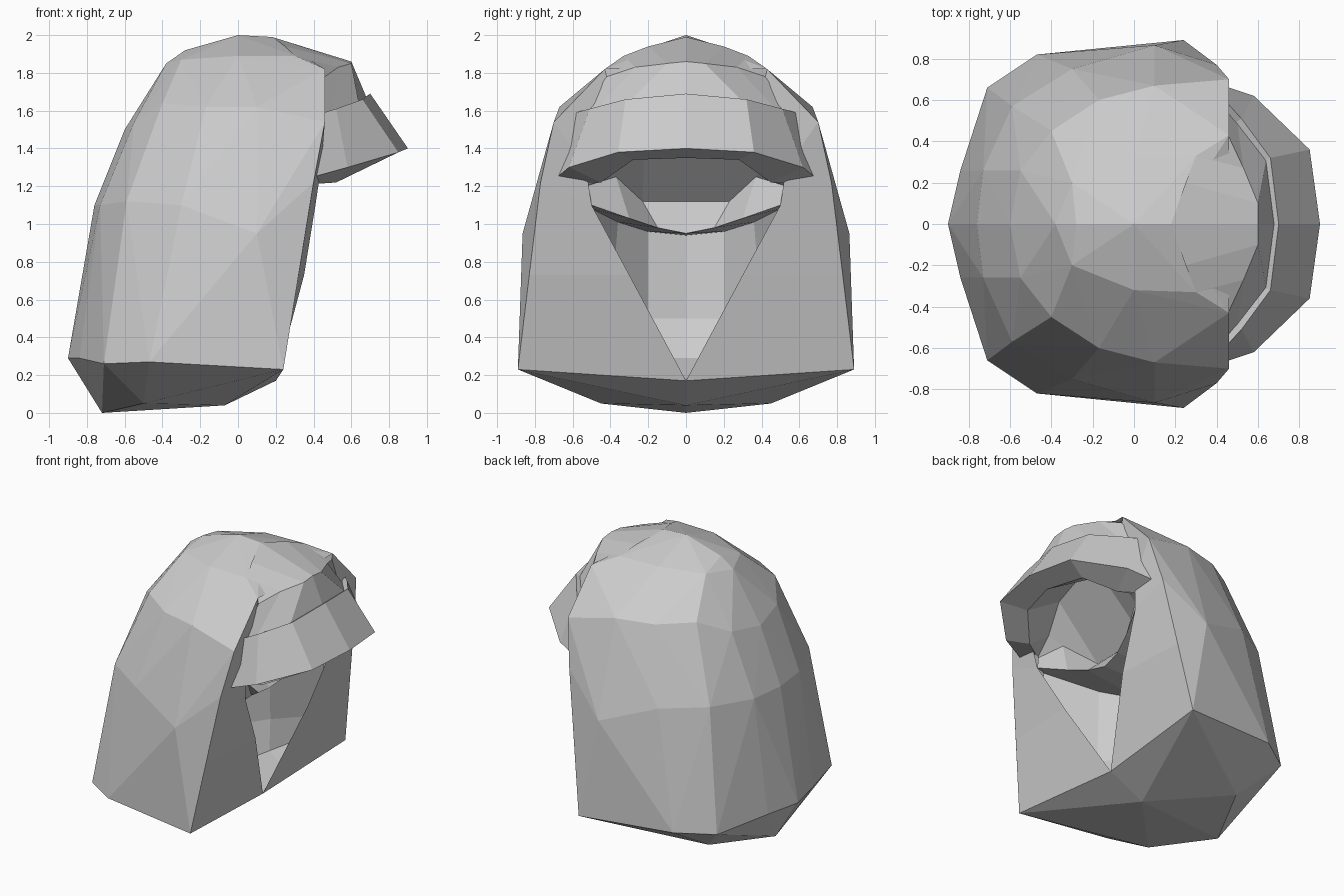
import bpy
import bmesh
from mathutils import Vector

default_cube = bpy.data.objects.get("Cube")
if default_cube:
    bpy.data.objects.remove(default_cube, do_unlink=True)

# One plain colour for every part
GREY = (0.6, 0.6, 0.6, 1.0)
hair_grey = bpy.data.materials.new("hair_grey")
hair_grey.use_nodes = True
hair_grey.diffuse_color = GREY
hair_grey.node_tree.nodes["Principled BSDF"].inputs["Base Color"].default_value = GREY


def finish(name, mesh_builder):
    """Turn a bmesh into a flat shaded, coloured object."""
    mesh = bpy.data.meshes.new(name)
    mesh_builder.to_mesh(mesh)
    mesh_builder.free()
    mesh.materials.append(hair_grey)
    part = bpy.data.objects.new(name, mesh)
    bpy.context.collection.objects.link(part)
    return part


def mirrored_strip(name, rows):
    """Bridge half rows with quads and mirror them across the middle plane."""
    builder = bmesh.new()
    grid = [[builder.verts.new(point) for point in row] for row in rows]
    for upper, lower in zip(grid, grid[1:]):
        for left in range(len(upper) - 1):
            right = left + 1
            builder.faces.new((upper[left], lower[left], lower[right], upper[right]))
    part = finish(name, builder)
    mirror = part.modifiers.new("mirror", "MIRROR")
    mirror.use_axis = (False, True, False)
    mirror.use_clip = True
    return part


def open_hull(name, points, rim):
    """Wrap the mirrored points in a hull and open the side inside the rim."""
    builder = bmesh.new()
    both = set(points + rim) | {(x, -y, z) for x, y, z in points + rim}
    for point in sorted(both):
        builder.verts.new(point)
    bmesh.ops.convex_hull(builder, input=list(builder.verts))
    loose = [vert for vert in builder.verts if not vert.link_faces]
    bmesh.ops.delete(builder, geom=loose, context="VERTS")
    rim_points = [Vector((x, abs(y), z)) for x, y, z in rim]

    def on_rim(vert):
        folded = Vector((vert.co.x, abs(vert.co.y), vert.co.z))
        return any((folded - point).length < 0.001 for point in rim_points)

    builder.normal_update()
    opening = [face for face in builder.faces
               if face.normal.x > 0.7 and all(on_rim(vert) for vert in face.verts)]
    bmesh.ops.delete(builder, geom=opening, context="FACES")
    return finish(name, builder)


# Outer hood: spine, sides, crown and underside wrapped in one faceted shell
spine = [(-.9, 0, .29), (-.76, 0, 1.1), (-.6, 0, 1.5), (-.38, 0, 1.85),
         (-.28, 0, 1.92), (0, 0, 2), (.18, 0, 1.99)]
sides = [(-.84, .26, .29), (-.71, .66, .26), (-.47, .82, .27),
         (-.73, .26, 1.1), (-.59, .57, 1.12), (-.3, .75, 1.1), (.1, .865, .95)]
crown = [(-.55, .26, 1.54), (-.4, .45, 1.64), (-.17, .6, 1.62), (.1, .67, 1.62),
         (-.3, .2, 1.87), (0, .32, 1.89), (.3, .33, 1.89)]
underside = [(-.72, 0, 0), (-.5, .45, .05), (-.07, 0, .04)]
front_rim = [(.2, 0, .17), (.24, .89, .23), (.4, .77, 1.22),
             (.46, .7, 1.54), (.46, .43, 1.82)]
open_hull("hood_shell", spine + sides + crown + underside, front_rim)

# Front panels between the outer rim and the V-shaped opening
opening_edge = [(.2, 0, .17), (.41, .5, 1.1), (.44, .53, 1.3), (.44, .4, 1.75)]
opening_edge.insert(1, (.35, .3, .73))
outer_edge = front_rim[1:2] + [(.32, .83, .73)] + front_rim[2:]
mirrored_strip("front_panels", [opening_edge, outer_edge])

# Rounded front of the crown above the brim
mirrored_strip("crown_front", [
    [(.18, 0, 1.99), (.25, .2, 1.94), (.3, .33, 1.89), (.46, .43, 1.82)],
    [(.6, 0, 1.86), (.6, .1, 1.85), (.53, .27, 1.83), (.46, .42, 1.78)],
    [(.68, 0, 1.67), (.64, .31, 1.64), (.5, .49, 1.59), (.42, .58, 1.55)],
])

# Flared brim with its turned-in underside
brim_inner = [(.75, 0, 1.35), (.68, .28, 1.34), (.52, .45, 1.22), (.4, .53, 1.22)]
mirrored_strip("brim", [
    [(.67, 0, 1.67), (.63, .31, 1.64), (.49, .49, 1.59), (.42, .58, 1.55)],
    [(.7, 0, 1.69), (.66, .32, 1.66), (.52, .51, 1.61), (.42, .62, 1.58)],
    [(.9, 0, 1.4), (.85, .36, 1.38), (.58, .62, 1.3), (.4, .68, 1.25)],
    brim_inner,
])

# Hollow behind the brim, ending in a steep shelf with a thin lip
shelf_back = [(-.25, 0, .94), (-.2, .2, .96), (0, .36, 1.01), (.36, .5, 1.08)]
mirrored_strip("face_hollow", [
    brim_inner,
    [(.5, 0, 1.5), (.46, .22, 1.46), (.4, .4, 1.3), (.38, .53, 1.21)],
    [(.12, 0, 1.12), (.12, .23, 1.12), (.3, .37, 1.25), (.38, .53, 1.2)],
    [(.25, 0, .95), (.27, .15, .98), (.32, .3, 1.03), (.41, .5, 1.1)],
    shelf_back,
])

# Steep wall, sloping ledge and floor seen through the V-shaped opening
mirrored_strip("neck_hollow", [
    shelf_back,
    [(-.2, 0, .5), (-.16, .2, .5), (-.02, .4, .5), (.2, .62, .5)],
    [(-.05, 0, .29), (-.04, .18, .29), (0, .36, .29), (.15, .6, .35)],
    [(.2, 0, .17), (.2, .05, .18), (.21, .3, .19), (.22, .6, .21)],
])
